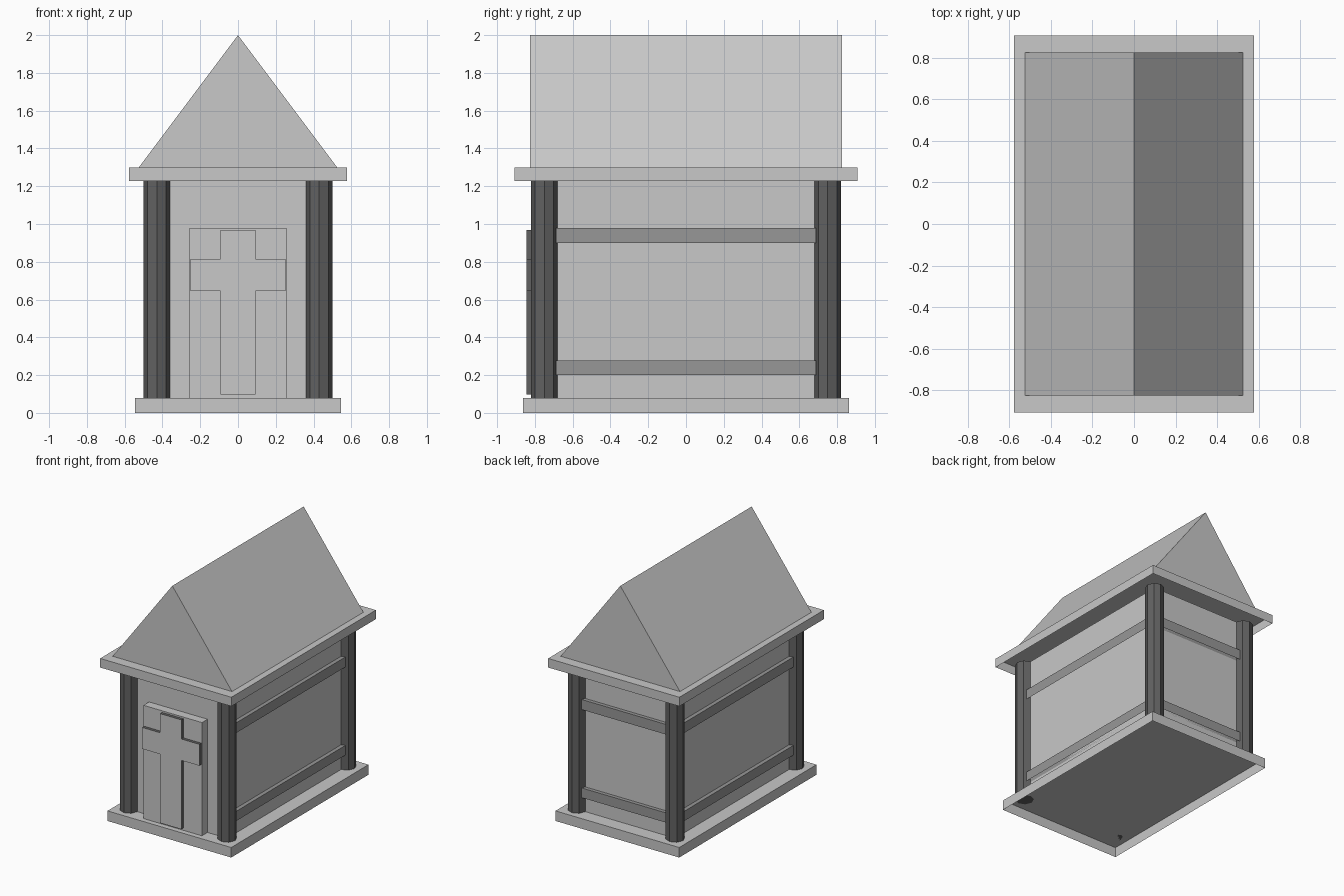
import bpy, math

if "Cube" in bpy.data.objects:
    bpy.data.objects.remove(bpy.data.objects["Cube"])


def material(name, v):
    m = bpy.data.materials.new(name)
    m.diffuse_color = (v, v, v, 1)
    m.use_nodes = True
    m.node_tree.nodes["Principled BSDF"].inputs["Base Color"].default_value = m.diffuse_color
    return m


LIGHT = material("light stone", 0.58)
MID = material("mid grey trim", 0.31)
DARK = material("dark grey", 0.12)


def prism(name, profile, y0, y1, *mats, bottom=True):
    """Extrude an (x, z) outline, counter-clockwise from the front, from y0 back to y1.
    The first outline edge is the underside, left open when bottom is False."""
    n = len(profile)
    verts = [(x, y, z) for y in (y0, y1) for x, z in profile]
    faces = [tuple(range(n)), tuple(range(2 * n - 1, n - 1, -1))]
    faces += [(i, n + i, n + (i + 1) % n, (i + 1) % n)
              for i in range(0 if bottom else 1, n)]
    me = bpy.data.meshes.new(name)
    me.from_pydata(verts, [], faces)
    for m in mats:
        me.materials.append(m)
    ob = bpy.data.objects.new(name, me)
    bpy.context.collection.objects.link(ob)
    return ob


def open_box(name, x0, x1, y0, y1, z0, z1, mat):
    return prism(name, [(x0, z0), (x1, z0), (x1, z1), (x0, z1)], y0, y1, mat, bottom=False)


# Base, walls and eave slab are open underneath; gable roof
open_box("base", -0.544, 0.544, -0.862, 0.862, 0, 0.08, LIGHT)
open_box("walls", -0.43, 0.43, -0.75, 0.75, 0.08, 1.23, LIGHT)
open_box("eave_slab", -0.577, 0.577, -0.907, 0.907, 1.228, 1.30, LIGHT)
prism("roof", [(-0.525, 1.30), (0.525, 1.30), (0, 2.0)], -0.825, 0.825, LIGHT, bottom=False)

# Octagonal corner columns
for sx, side in ((-1, "left"), (1, "right")):
    for sy, end in ((-1, "front"), (1, "back")):
        bpy.ops.mesh.primitive_cylinder_add(vertices=8, radius=0.07, depth=1.15,
                                            location=(sx * 0.43, sy * 0.75, 0.655))
        col = bpy.context.object
        col.name = f"{end}_{side}_column"
        col.data.materials.append(DARK)

# Rails on both sides and the back, open underneath
for z0, z1, level in ((0.20, 0.277, "lower"), (0.90, 0.98, "upper")):
    open_box(f"{level}_right_rail", 0.43, 0.462, -0.688, 0.688, z0, z1, MID)
    open_box(f"{level}_left_rail", -0.462, -0.43, -0.688, 0.688, z0, z1, MID)
    open_box(f"{level}_back_rail", -0.372, 0.372, 0.75, 0.78, z0, z1, MID)

# Door slab, with a cross whose edges are dark
open_box("door", -0.257, 0.257, -0.82, -0.75, 0.08, 0.98, LIGHT)
half = [(0.093, 0.098), (0.093, 0.645), (0.252, 0.645),
        (0.252, 0.815), (0.093, 0.815), (0.093, 0.967)]
cross = prism("cross", half + [(-x, z) for x, z in reversed(half)],
              -0.845, -0.815, LIGHT, DARK)
for p in cross.data.polygons:
    p.material_index = 0 if abs(p.normal.y) > 0.5 else 1
